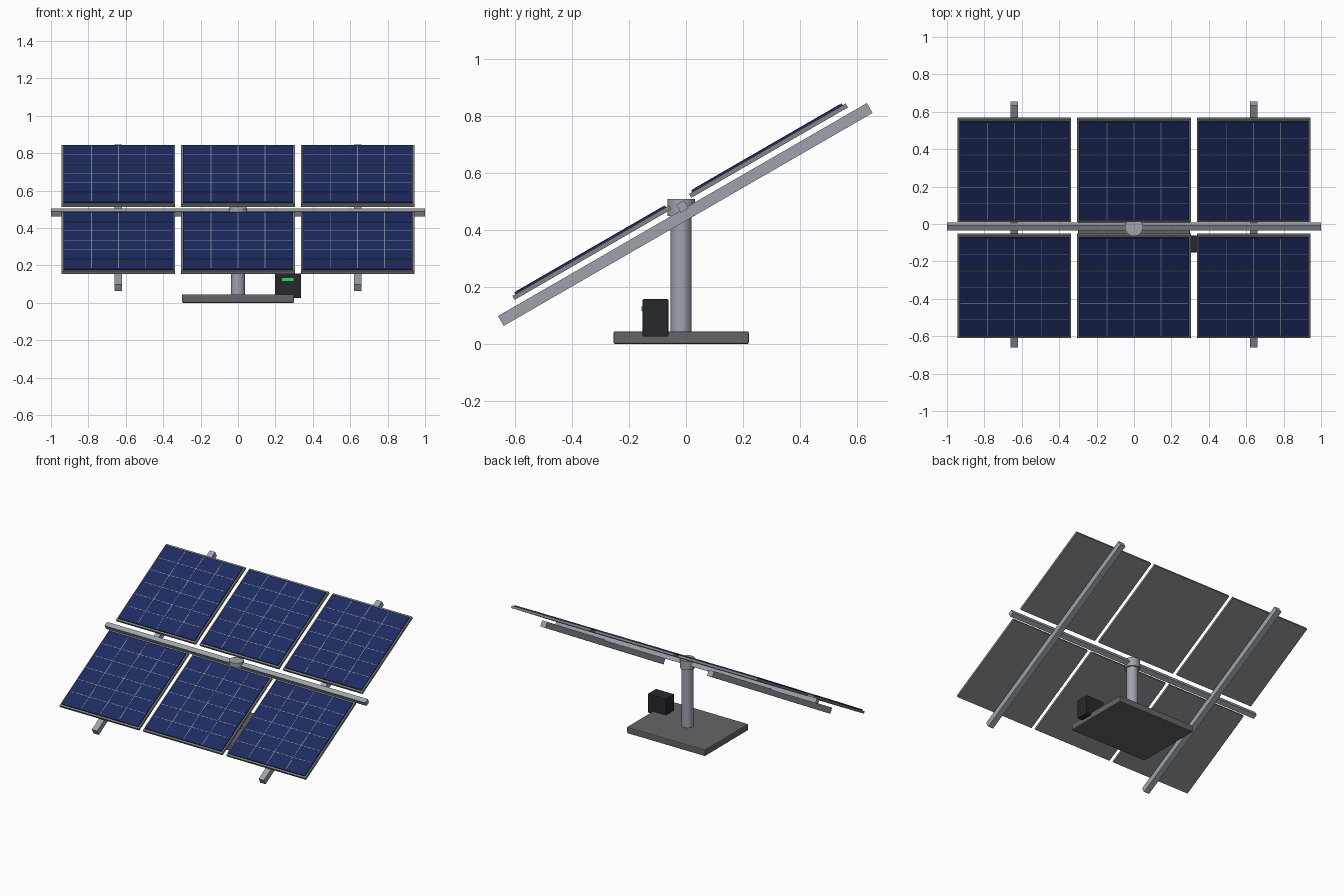
import bpy, bmesh, math
from mathutils import Matrix, Vector

if "Cube" in bpy.data.objects:
    bpy.data.objects.remove(bpy.data.objects["Cube"])

POST_Y = -0.017
# Tilted frame: local y runs up the slope, local z is the panel normal
TILT = Matrix.Translation((0, POST_Y, 0.48)) @ Matrix.Rotation(math.radians(30), 4, 'X')
FLAT = Matrix.Identity(4)


def material(name, rgb):
    m = bpy.data.materials.new(name)
    m.diffuse_color = (*rgb, 1)
    m.use_nodes = True
    m.node_tree.nodes["Principled BSDF"].inputs["Base Color"].default_value = m.diffuse_color
    return m


navy = material("solar_cell", (0.012, 0.025, 0.12))
line_grey = material("grid_line", (0.22, 0.26, 0.36))
steel = material("steel", (0.34, 0.37, 0.42))
frame_grey = material("frame_grey", (0.22, 0.23, 0.24))
dark = material("base_grey", (0.13, 0.13, 0.14))
black = material("box_black", (0.02, 0.022, 0.026))
green = material("indicator_green", (0.02, 0.7, 0.12))


def finish(bm, name, mat, frame):
    me = bpy.data.meshes.new(name)
    bm.to_mesh(me)
    bm.free()
    me.materials.append(mat)
    ob = bpy.data.objects.new(name, me)
    ob.matrix_world = frame
    bpy.context.collection.objects.link(ob)
    return ob


def add_box(bm, centre, size):
    m = Matrix.Translation(centre) @ Matrix.Diagonal((*size, 1))
    bmesh.ops.create_cube(bm, size=1, matrix=m)


def box(name, centre, size, mat, frame=FLAT, bevel=0):
    bm = bmesh.new()
    add_box(bm, centre, size)
    ob = finish(bm, name, mat, frame)
    if bevel:
        mod = ob.modifiers.new("bevel", 'BEVEL')
        mod.width = bevel
        mod.segments = 2
    return ob


def cylinder(name, radius, z0, z1, mat):
    bpy.ops.mesh.primitive_cylinder_add(vertices=32, radius=radius, depth=z1 - z0,
                                        location=(0, POST_Y, (z0 + z1) / 2))
    ob = bpy.context.object
    ob.name = name
    ob.data.materials.append(mat)
    bpy.ops.object.shade_smooth_by_angle()


# Base, post and pivot cap
box("base_plate", (0, POST_Y, 0.0225), (0.6, 0.475, 0.045), dark, bevel=0.006)
cylinder("post", 0.037, 0.04, 0.46, steel)
cylinder("pivot_cap", 0.048, 0.45, 0.51, steel)

# Control box with indicator
box("control_box", (0.267, -0.107, 0.092), (0.14, 0.09, 0.132), black, bevel=0.004)
box("indicator", (0.266, -0.153, 0.124), (0.062, 0.006, 0.017), green)

# Cross tube and sloping rails
box("cross_tube", (0, 0.005, 0), (2, 0.032, 0.032), steel, TILT)
for side, x in (("left", -0.64), ("right", 0.64)):
    box("rail_" + side, (x, 0, -0.029), (0.04, 1.495, 0.04), steel, TILT)

# Six panels: frame, cell sheet and grid lines
for row, v in (("lower", -0.351), ("upper", 0.365)):
    for col, x in (("left", -0.64), ("middle", 0), ("right", 0.64)):
        tag = f"{row}_{col}"
        box("panel_frame_" + tag, (x, v, 0.019), (0.608, 0.635, 0.016), frame_grey, TILT)
        box("panel_cells_" + tag, (x, v, 0.030), (0.588, 0.61, 0.008), navy, TILT)
        bm = bmesh.new()
        for i in (-1, 0, 1):
            add_box(bm, Vector((x + i * 0.144, v, 0.034)), (0.005, 0.595, 0.002))
        for i in range(-2, 3):
            add_box(bm, Vector((x, v + i * 0.1, 0.034)), (0.575, 0.004, 0.0016))
        finish(bm, "panel_grid_" + tag, line_grey, TILT)
